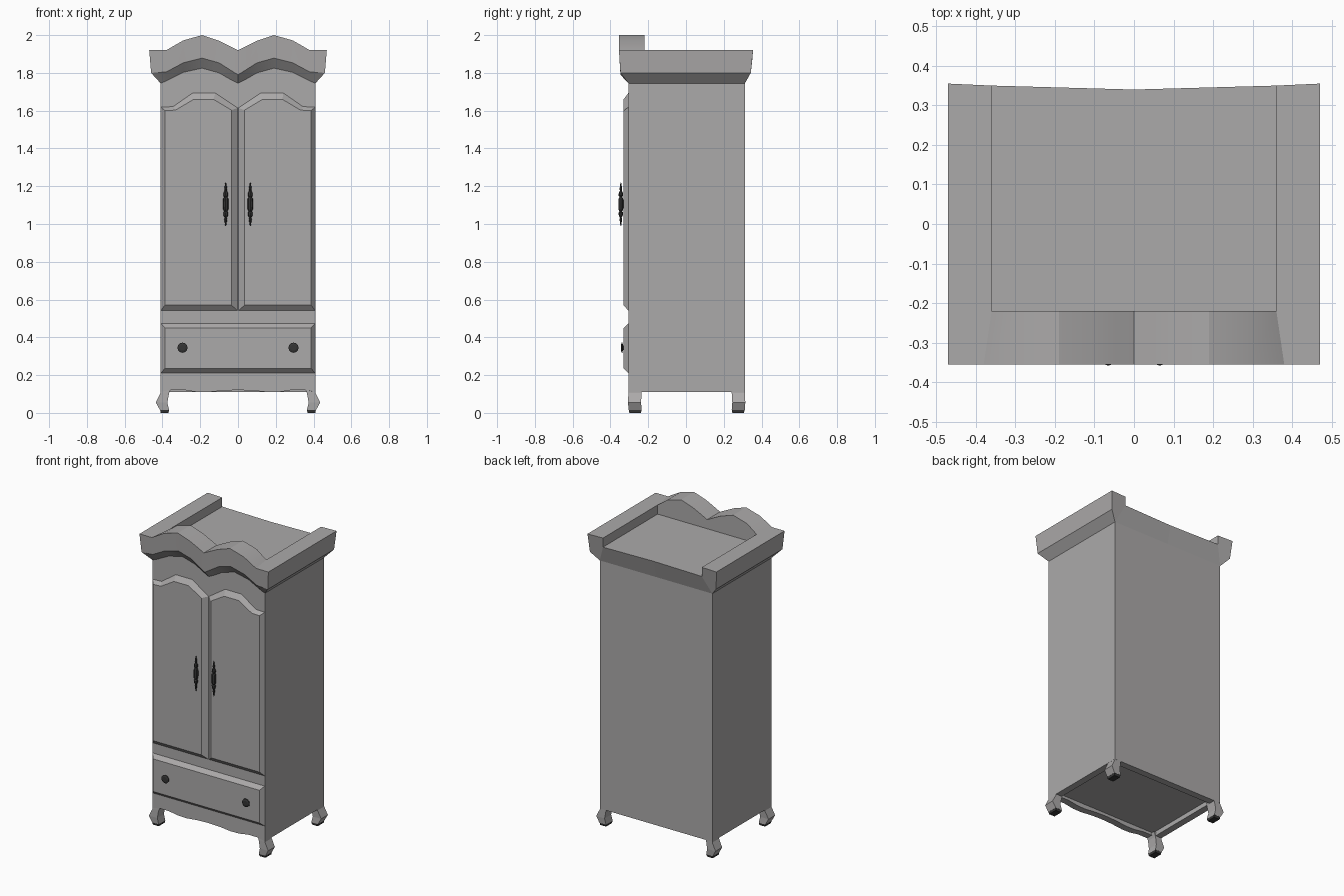
import bpy, bmesh, math

if "Cube" in bpy.data.objects:
    bpy.data.objects.remove(bpy.data.objects["Cube"])

def mat(name, c):
    m = bpy.data.materials.new(name)
    m.diffuse_color = (*c, 1)
    m.use_nodes = True
    m.node_tree.nodes["Principled BSDF"].inputs["Base Color"].default_value = m.diffuse_color
    return m

GREY = mat("grey_wood", (0.41, 0.40, 0.40))
DARK = mat("dark_metal", (0.035, 0.035, 0.035))

def finish(name, verts, faces, material, smooth=None):
    me = bpy.data.meshes.new(name)
    me.from_pydata(verts, [], faces)
    bm = bmesh.new()
    bm.from_mesh(me)
    bmesh.ops.recalc_face_normals(bm, faces=bm.faces[:])
    bm.to_mesh(me)
    bm.free()
    me.materials.append(material)
    if smooth:
        me.shade_smooth()
        me.set_sharp_from_angle(angle=math.radians(smooth))
    ob = bpy.data.objects.new(name, me)
    bpy.context.collection.objects.link(ob)
    return ob

def loft(name, rings, material, closed=True, caps=True, smooth=None):
    """Skin a list of equal-length rings."""
    n = len(rings[0])
    verts = [p for r in rings for p in r]
    faces = []
    for i in range(len(rings) - 1):
        for j in range(n if closed else n - 1):
            k = (j + 1) % n
            faces.append((i*n + j, i*n + k, (i+1)*n + k, (i+1)*n + j))
    if caps:
        faces.append(tuple(range(n)))
        faces.append(tuple(range((len(rings)-1)*n, len(rings)*n)))
    return finish(name, verts, faces, material, smooth)

# Cabinet body: scalloped front apron and recessed underside
half = [(0, .121), (.08, .118), (.16, .110), (.22, .111), (.29, .122), (.36, .122), (.41, .11)]
wave = [(-x, z) for x, z in half[:0:-1]] + half
n = len(wave)
F, B, TOP = -.305, .312, 1.84
outer = [(x, F, z) for x, z in wave] + [(.41, B, .11), (-.41, B, .11)]
clampx = lambda x: max(-.365, min(.365, x))
inner = [(clampx(x), -.26 if y < 0 else .267, z) for x, y, z in outer]
panel = [(x, y, .14) for x, y, z in inner]
m = len(outer)
verts = outer + inner + panel + [(-.41, F, TOP), (.41, F, TOP), (.41, B, TOP), (-.41, B, TOP)]
t = 3*m
faces = [tuple(range(n)) + (t+1, t), (n-1, n, t+2, t+1), (n, n+1, t+3, t+2),
         (n+1, 0, t, t+3), (t, t+1, t+2, t+3), tuple(range(2*m, 3*m))]
for r in (0, m):
    for j in range(m):
        k = (j + 1) % m
        faces.append((r+j, r+k, r+m+k, r+m+j))
finish("cabinet_body", verts, faces, GREY)

# Cornice: profile carried round both sides and the double-arched front
arch = [(0, 1.745, 1.79, 1.92), (.045, 1.768, 1.818, 1.943), (.10, 1.800, 1.853, 1.970),
        (.19, 1.825, 1.878, 2.0), (.29, 1.803, 1.853, 1.972), (.38, 1.757, 1.805, 1.92)]
FL = 1.86
def front(x, lo, mid, top):
    return [(x, F, lo), (x, -.347, mid), (x, -.355, top),
            (clampx(x) * (.36/.365 if abs(x) > .36 else 1), -.22, top),
            (clampx(x) * (.36/.365 if abs(x) > .36 else 1), -.22, FL)]
def corner(s):
    return [(s*.41, F, 1.745), (s*.46, -.347, 1.80), (s*.47, -.355, 1.92),
            (s*.361, -.22, 1.92), (s*.361, -.22, FL)]
def back(s):
    return [(s*.41, B, 1.745), (s*.46, .343, 1.80), (s*.47, .355, 1.92),
            (s*.36, .35, 1.92), (s*.36, .35, FL)]
cols = [back(-1), corner(-1)] + [front(-a[0], *a[1:]) for a in arch[:0:-1]] \
     + [front(*a) for a in arch] + [corner(1), back(1)]
loft("cornice", cols, GREY, closed=False, smooth=28)

# Cornice floor and flared back
bl = [(-.41, B, 1.745), (0, B, 1.745), (.41, B, 1.745)]
fl = [(-.36, .35, FL), (0, .34, FL), (.36, .35, FL)]
finish("cornice_floor", bl + fl + [(.37, -.23, FL), (-.37, -.23, FL)],
       [(0, 1, 4, 3), (1, 2, 5, 4), (3, 4, 5, 6, 7)], GREY)

# Raised panels with bevelled borders
def raised(name, out, inn, s=1):
    loft(name, [[(s*x, -.304, z) for x, z in out], [(s*x, -.33, z) for x, z in inn]], GREY)

door_out = [(0, .54), (.41, .54), (.41, 1.62), (.345, 1.622), (.24, 1.695), (.12, 1.695), (0, 1.615)]
door_in = [(.035, .57), (.387, .57), (.387, 1.60), (.33, 1.603), (.235, 1.66), (.13, 1.66), (.035, 1.603)]
for s, side in ((-1, "left"), (1, "right")):
    raised(side + "_door", door_out, door_in, s)
raised("drawer", [(-.41, .21), (.41, .21), (.41, .475), (-.41, .475)],
       [(-.387, .235), (.387, .235), (.387, .45), (-.387, .45)])

def circle(r, k):
    return [(r*math.cos(2*math.pi*i/k), r*math.sin(2*math.pi*i/k)) for i in range(k)]

# Turned door handles and drawer knobs
spindle = [(-.115, .002), (-.08, .008), (-.072, .005), (-.06, .012), (-.045, .013), (-.038, .008),
           (-.028, .014), (-.01, .015)]
spindle = spindle + [(-z, r) for z, r in spindle[::-1]]
knob = [(-.328, .012), (-.334, .012), (-.336, .027), (-.340, .027), (-.344, .016)]
for s, side in ((-1, "left"), (1, "right")):
    loft(side + "_door_handle", [[(s*.065 + a, -.345 + b*.9, 1.105 + z) for a, b in circle(r, 8)]
                                 for z, r in spindle], DARK)
    loft(side + "_drawer_knob", [[(s*.294 + a, y, .345 + b) for a, b in circle(r, 12)]
                                 for y, r in knob], DARK)

# Curved legs with dark foot pads: z, x range, y range
leg = [(.135, .352, .408, .232, .303), (.105, .365, .41, .235, .305), (.055, .374, .435, .238, .307),
       (.015, .365, .413, .235, .304)]
pad = [(.015, .365, .412, .236, .303), (0, .368, .41, .238, .30)]
def ring(z, x0, x1, y0, y1, sx, sy):
    d = .007 if sy > 0 else 0
    return [(sx*x, sy*(y + d), z) for x, y in ((x0, y0), (x1, y0), (x1, y1), (x0, y1))]
for sx, a in ((-1, "left"), (1, "right")):
    for sy, b in ((-1, "front"), (1, "back")):
        loft(f"{b}_{a}_leg", [ring(*q, sx, sy) for q in leg], GREY)
        loft(f"{b}_{a}_foot_pad", [ring(*q, sx, sy) for q in pad], DARK)
